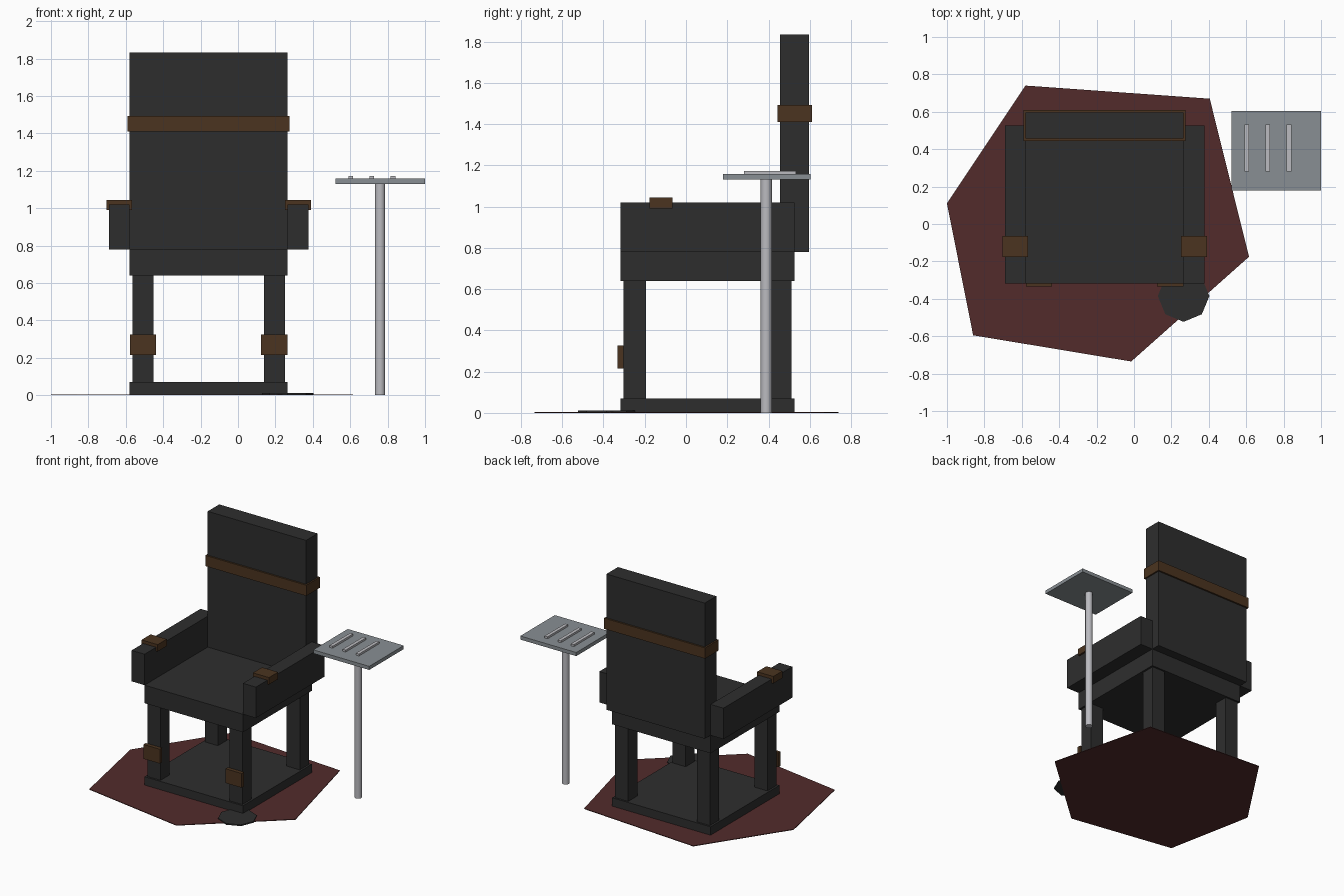
import bpy, bmesh, math

cube = bpy.data.objects.get("Cube")
if cube:
    bpy.data.objects.remove(cube, do_unlink=True)


def material(name, r, g, b):
    m = bpy.data.materials.new(name)
    m.use_nodes = True
    m.diffuse_color = (r, g, b, 1)
    bsdf = next(n for n in m.node_tree.nodes if n.type == 'BSDF_PRINCIPLED')
    bsdf.inputs["Base Color"].default_value = (r, g, b, 1)
    return m


BLACK = material("charcoal", 0.027, 0.027, 0.027)
LEATHER = material("brown leather", 0.07, 0.034, 0.014)
RED = material("dark red", 0.085, 0.024, 0.024)
TRAY = material("grey metal", 0.25, 0.275, 0.295)
STEEL = material("pale steel", 0.5, 0.5, 0.53)


def finish(name, bm, mat):
    bmesh.ops.recalc_face_normals(bm, faces=bm.faces)
    me = bpy.data.meshes.new(name)
    bm.to_mesh(me)
    bm.free()
    me.materials.append(mat)
    ob = bpy.data.objects.new(name, me)
    bpy.context.collection.objects.link(ob)
    return ob


def box(name, xs, ys, zs, mat):
    """Box from its (low, high) extent on each axis."""
    bm = bmesh.new()
    bmesh.ops.create_cube(bm, size=1)
    for v in bm.verts:
        v.co = [lo + (hi - lo) * (c + 0.5) for c, (lo, hi) in zip(v.co, (xs, ys, zs))]
    return finish(name, bm, mat)


def plate(name, outline, z0, z1, mat):
    """Flat polygon with a small thickness."""
    bm = bmesh.new()
    face = bm.faces.new([bm.verts.new((x, y, z0)) for x, y in outline])
    new = bmesh.ops.extrude_face_region(bm, geom=[face])["geom"]
    for v in new:
        if isinstance(v, bmesh.types.BMVert):
            v.co.z = z1
    return finish(name, bm, mat)


# Floor stain and the small dark pad in front of the chair
plate("floor_stain", [(-0.58, 0.74), (0.405, 0.67), (0.615, -0.175),
                      (-0.015, -0.735), (-0.86, -0.595), (-1.0, 0.11)], 0, 0.005, RED)
plate("floor_pad", [(0.265 + 0.138 * math.cos(i * math.pi / 4),
                     -0.385 + 0.138 * math.sin(i * math.pi / 4)) for i in range(8)],
      0.001, 0.011, BLACK)

# Chair body
CX = -0.157                       # chair centre line
SEAT_X, SEAT_Y = (-0.579, 0.265), (-0.318, 0.526)
box("base_board", SEAT_X, SEAT_Y, (0.002, 0.07), BLACK)
box("seat", SEAT_X, SEAT_Y, (0.64, 0.78), BLACK)
box("backrest", SEAT_X, (0.456, 0.597), (0.78, 1.833), BLACK)
box("head_strap", (-0.591, 0.276), (0.443, 0.61), (1.41, 1.493), LEATHER)


def sided(name, inner, outer, ys, zs, mat):
    """Pair of boxes mirrored about the chair centre line."""
    box("left_" + name, (CX + inner, CX + outer), ys, zs, mat)
    box("right_" + name, (CX - outer, CX - inner), ys, zs, mat)


sided("armrest", 0.422, 0.533, SEAT_Y, (0.78, 1.02), BLACK)
sided("wrist_strap", 0.409, 0.547, (-0.177, -0.065), (0.99, 1.044), LEATHER)
sided("front_leg", 0.295, 0.407, (-0.304, -0.193), (0.07, 0.64), BLACK)
sided("back_leg", 0.295, 0.407, (0.4, 0.512), (0.07, 0.64), BLACK)
sided("ankle_strap", 0.281, 0.421, (-0.333, -0.304), (0.215, 0.326), LEATHER)

# Tray stand with three instruments
box("tray", (0.52, 1.0), (0.18, 0.603), (1.13, 1.158), TRAY)
for i, x in enumerate((0.603, 0.715, 0.829)):
    box(f"instrument_{i + 1}", (x - 0.013, x + 0.013), (0.28, 0.532), (1.158, 1.173), STEEL)
bpy.ops.mesh.primitive_cylinder_add(vertices=24, radius=0.027, depth=1.13,
                                    location=(0.76, 0.389, 0.565))
pole = bpy.context.object
pole.name = "tray_pole"
pole.data.materials.append(STEEL)
bpy.ops.object.shade_smooth_by_angle()
